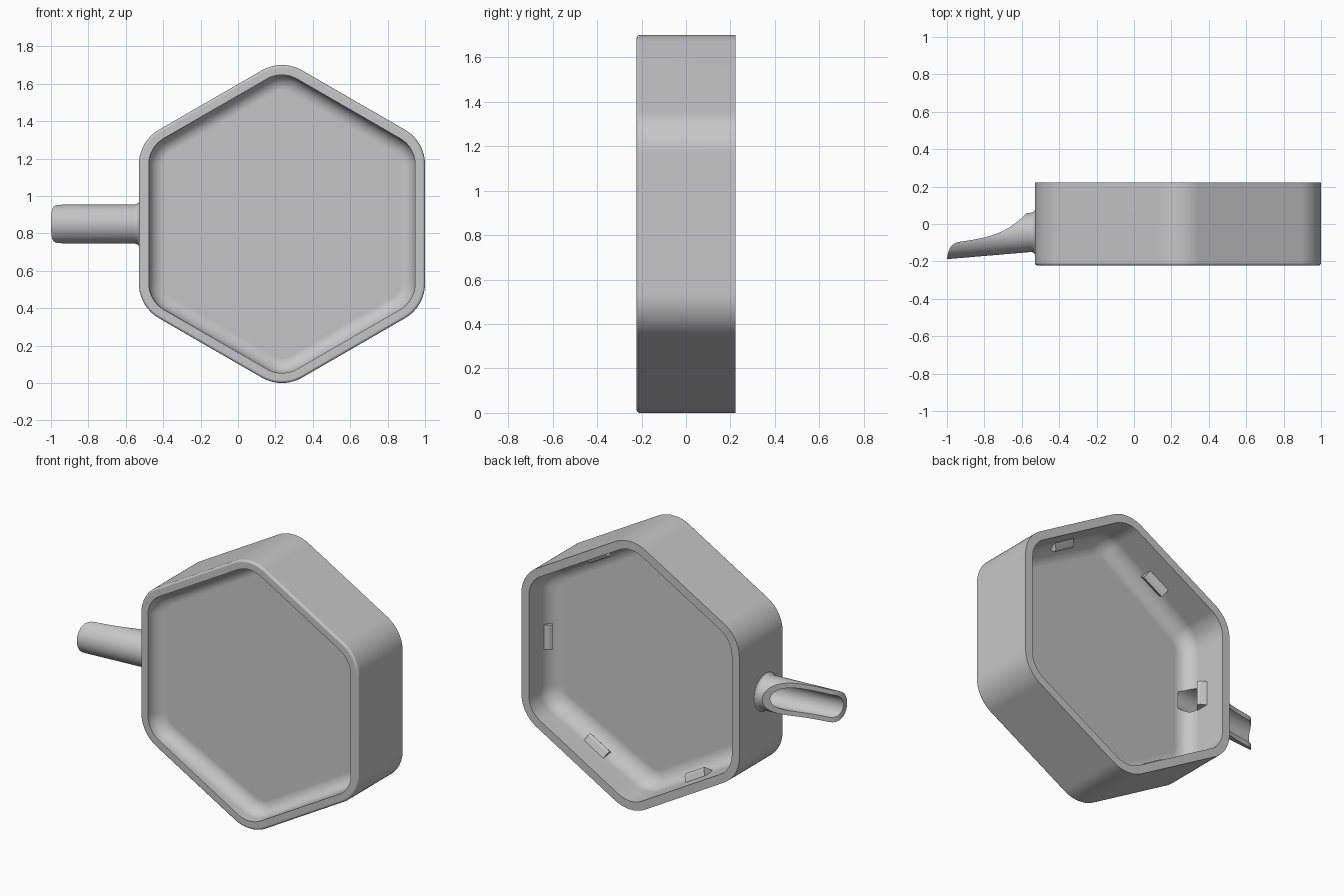
import bpy, bmesh, math
from mathutils import Vector
from mathutils.geometry import interpolate_bezier

cube = bpy.data.objects.get("Cube")
if cube:
    bpy.data.objects.remove(cube, do_unlink=True)

grey = bpy.data.materials.new("plain_grey")
grey.use_nodes = True
grey.diffuse_color = (0.57, 0.57, 0.57, 1)
grey.node_tree.nodes["Principled BSDF"].inputs["Base Color"].default_value = (0.57, 0.57, 0.57, 1)

CX, CZ = 0.235, 0.85          # hexagon centre
APOTHEM, CORNER = 0.765, 0.215
HALF = 0.2225                 # half the tray depth
WALL = 0.053
FRONT_FLOOR, FRONT_FILLET = -0.09, 0.08
BACK_FLOOR, BACK_FILLET = -0.04, 0.1
SLOPE = 0.07                  # floor falls towards the spout


def make(name, loops):
    """Skin a stack of closed loops and cap both ends."""
    bm = bmesh.new()
    rings = [[bm.verts.new(p) for p in loop] for loop in loops]
    n = len(rings[0])
    for a, b in zip(rings, rings[1:]):
        for i in range(n):
            j = (i + 1) % n
            bm.faces.new((a[i], a[j], b[j], b[i]))
    bm.faces.new(rings[0])
    bm.faces.new(rings[-1])
    bmesh.ops.recalc_face_normals(bm, faces=bm.faces)
    mesh = bpy.data.meshes.new(name)
    bm.to_mesh(mesh)
    bm.free()
    mesh.materials.append(grey)
    obj = bpy.data.objects.new(name, mesh)
    bpy.context.collection.objects.link(obj)
    return obj


def activate(obj):
    bpy.ops.object.select_all(action='DESELECT')
    obj.select_set(True)
    bpy.context.view_layer.objects.active = obj


def cut(obj, cutter):
    mod = obj.modifiers.new("cut", 'BOOLEAN')
    mod.operation, mod.solver, mod.object = 'DIFFERENCE', 'EXACT', cutter
    activate(obj)
    bpy.ops.object.modifier_apply(modifier=mod.name)


def smooth(obj):
    activate(obj)
    bpy.ops.object.shade_smooth_by_angle(angle=math.radians(35))
    mod = obj.modifiers.new("even_normals", 'WEIGHTED_NORMAL')
    mod.keep_sharp = True


def hexagon(inset, y, slope=0, steps=10):
    """Rounded hexagon, standing on a corner, inset from the outer wall."""
    r = CORNER - inset
    reach = (APOTHEM - CORNER) / math.cos(math.pi / 6)
    pts = []
    for k in range(6):
        mid = math.radians(90 + 60 * k)
        for s in range(steps + 1):
            a = mid + math.radians(60 * s / steps - 30)
            dx = reach * math.cos(mid) + r * math.cos(a)
            pts.append((CX + dx, y + slope * dx,
                        CZ + reach * math.sin(mid) + r * math.sin(a)))
    return pts


def arc(inset, y, r, start, end, steps=8):
    """Quarter round as (inset, y) pairs."""
    return [(inset + r * math.cos(a), y + r * math.sin(a))
            for a in (math.radians(start + (end - start) * s / steps) for s in range(steps + 1))]


# Tray: deep back recess, outer wall, rounded front rim, shallow front recess
back = arc(WALL + BACK_FILLET, BACK_FLOOR + BACK_FILLET, BACK_FILLET, 270, 180)
shell = [(WALL, HALF), (0, HALF)] + arc(0.015, 0.015 - HALF, 0.015, 180, 270, 4) + [(WALL, -HALF)]
front = arc(WALL + FRONT_FILLET, FRONT_FLOOR - FRONT_FILLET, FRONT_FILLET, 180, 90)
tray = make("hexagonal_tray", [hexagon(i, y, SLOPE) for i, y in back]
            + [hexagon(i, y) for i, y in shell]
            + [hexagon(i, y, SLOPE) for i, y in front])


# Spout: slightly tilted tube with a flared foot
def ring(x, r, n=48):
    y = -0.043 + 0.085 * (x + 0.53)
    return [(x, y + r * math.cos(2 * math.pi * i / n), CZ + r * math.sin(2 * math.pi * i / n))
            for i in range(n)]


spout = make("pouring_spout", [ring(x, r) for x, r in (
    (-0.505, 0.118), (-0.53, 0.118), (-0.535, 0.111), (-0.544, 0.106), (-0.555, 0.105), (-1.05, 0.105))])

# Bore through the wall and the spout
bore = make("bore_cutter", [ring(-0.4, 0.075), ring(-1.1, 0.075)])
cut(tray, bore)
cut(spout, bore)

# Sweeping cut that opens the spout into a trough
sweep = []
for curve in (((-0.56, 0.075), (-0.66, -0.04), (-0.75, -0.07), (-0.93, -0.095)),
              ((-0.93, -0.095), (-0.98, -0.1), (-0.995, -0.14), (-1.0, -0.19))):
    sweep += [(p.x, p.y) for p in interpolate_bezier(*[Vector((*c, 0)) for c in curve], 14)][len(sweep) > 0:]
sweep += [(-1.0, -0.3), (-1.2, -0.3), (-1.2, 0.3), (-0.5, 0.3)]
trough = make("trough_cutter", [[(x, y, z) for x, y in sweep] for z in (CZ - 0.2, CZ + 0.2)])
cut(spout, trough)
for helper in (bore, trough):
    bpy.data.objects.remove(helper, do_unlink=True)

smooth(tray)
smooth(spout)

# Retaining clips: one ridge with a long ramp in the middle of each inner wall
for k in range(6):
    a = math.radians(60 * k)
    out = Vector((math.cos(a), 0, math.sin(a)))
    along = Vector((-math.sin(a), 0, math.cos(a)))
    base = Vector((CX, 0, CZ)) + out * (APOTHEM - WALL)
    section = ((0.005, -0.01), (0.005, 0.085), (-0.035, 0.065), (-0.045, 0.05))
    make("retaining_clip_%d" % (k + 1),
         [[base + along * t + out * d + Vector((0, y, 0)) for d, y in section] for t in (-0.078, 0.078)])
